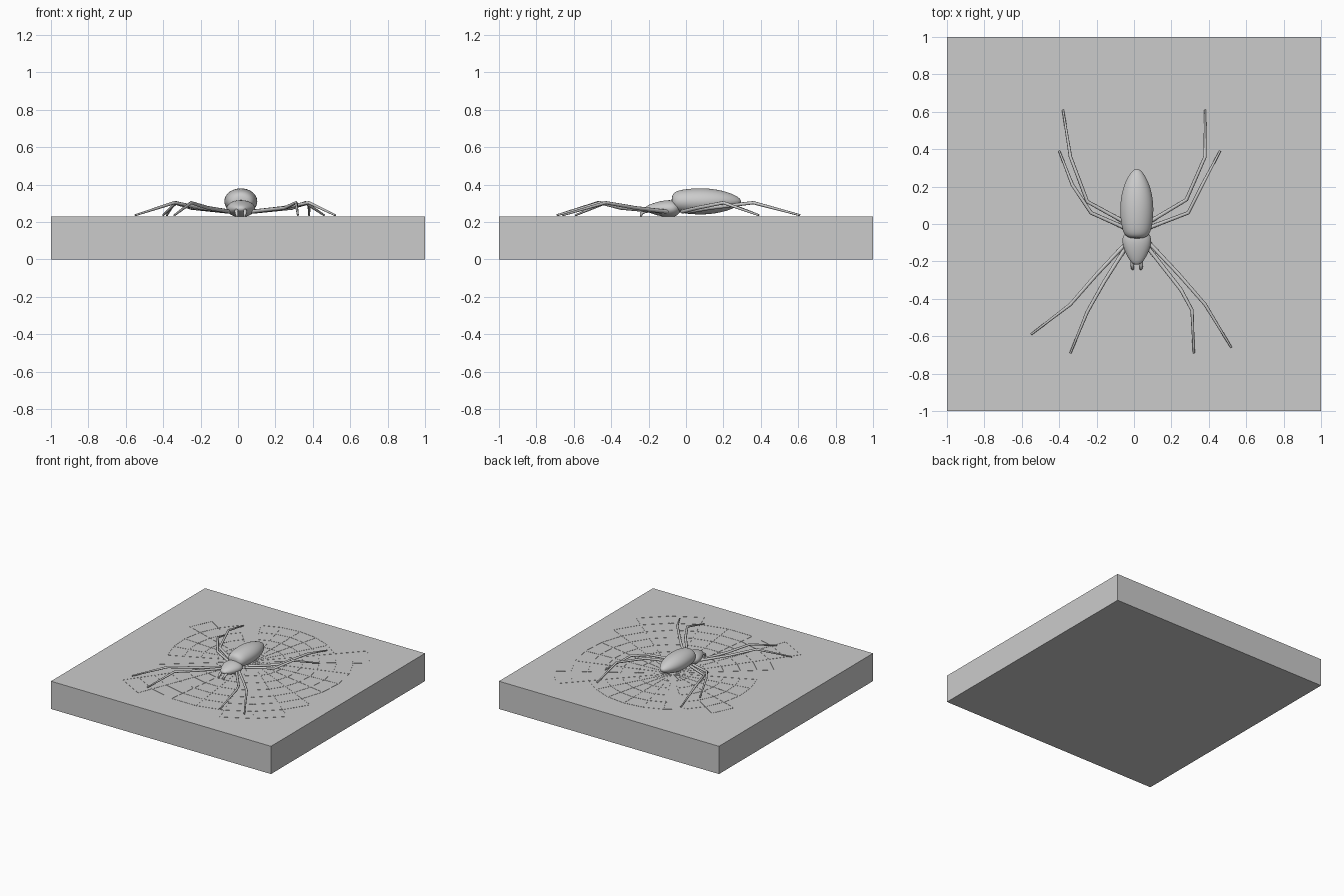
import bpy, bmesh, math
from mathutils import Matrix, Vector

cube = bpy.data.objects.get("Cube")
if cube:
    bpy.data.objects.remove(cube, do_unlink=True)

stone = bpy.data.materials.new("grey stone")
stone.use_nodes = True
GREY = (0.6, 0.6, 0.6, 1)
stone.diffuse_color = GREY
stone.node_tree.nodes["Principled BSDF"].inputs["Base Color"].default_value = GREY

TOP = 0.228      # height of the slab's upper face
MID = 0.015      # the spider's centre line in x


def add_object(name, data):
    data.materials.append(stone)
    obj = bpy.data.objects.new(name, data)
    bpy.context.collection.objects.link(obj)
    return obj


def mesh_object(name, bm):
    bmesh.ops.recalc_face_normals(bm, faces=bm.faces)
    mesh = bpy.data.meshes.new(name)
    bm.to_mesh(mesh)
    bm.free()
    return add_object(name, mesh)


def tubes(name, paths, radius, resolution=2):
    """Each path is a list of (point, relative radius)."""
    curve = bpy.data.curves.new(name, "CURVE")
    curve.dimensions = "3D"
    curve.bevel_depth = radius
    curve.bevel_resolution = resolution
    curve.use_fill_caps = True
    for path in paths:
        spline = curve.splines.new("POLY")
        spline.points.add(len(path) - 1)
        for p, (co, r) in zip(spline.points, path):
            p.co = (*co, 1)
            p.radius = r
    return add_object(name, curve)


def body(name, profile, z, flatten):
    """Turn a (y, radius) profile around the y axis, flattened in z."""
    bm = bmesh.new()
    verts = [bm.verts.new((r, y, 0)) for y, r in profile]
    edges = [bm.edges.new(pair) for pair in zip(verts, verts[1:])]
    bmesh.ops.spin(bm, geom=verts + edges, cent=(0, 0, 0), axis=(0, 1, 0),
                   angle=math.tau, steps=16, use_merge=True)
    bmesh.ops.remove_doubles(bm, verts=bm.verts, dist=0.0001)
    bmesh.ops.scale(bm, vec=(1, 1, flatten), verts=bm.verts)
    bmesh.ops.translate(bm, vec=(MID, 0, z), verts=bm.verts)
    for f in bm.faces:
        f.smooth = True
    obj = mesh_object(name, bm)
    obj.modifiers.new("smooth", "SUBSURF").levels = 2
    return obj


# Slab
bm = bmesh.new()
bmesh.ops.create_cube(bm, size=1)
bmesh.ops.scale(bm, vec=(2, 2, TOP), verts=bm.verts)
bmesh.ops.translate(bm, vec=(0, 0, TOP / 2), verts=bm.verts)
mesh_object("slab", bm)

# Web: rungs per sector, clockwise from the back
RUNGS = [int(c) for c in "5557666678877786555565555"]
COUNT = len(RUNGS)
HUB = Vector((0.02, 0.145, TOP))


def web_point(ray, ring):
    a = math.pi / 2 - math.tau * ray / COUNT
    return HUB + Vector((math.cos(a), math.sin(a), 0)) * (0.125 * ring + 0.01)


def strand(bm, a, b):
    """A thin flat bar lying on the slab."""
    d = b - a
    place = (Matrix.Translation((a + b) / 2)
             @ Matrix.Rotation(math.atan2(d.y, d.x), 4, "Z")
             @ Matrix.Diagonal((d.length, 0.005, 0.003, 1)))
    bmesh.ops.create_cube(bm, size=1, matrix=place)


bm = bmesh.new()
for ray, rungs in enumerate(RUNGS):
    reach = max(rungs, RUNGS[ray - 1])
    if ray == 10:
        reach += 1       # one loose thread
    strand(bm, HUB, web_point(ray, reach))
    for ring in range(1, rungs + 1):
        strand(bm, web_point(ray, ring), web_point(ray + 1, ring))
mesh_object("web", bm)

# Spider body
body("abdomen", [(-0.078, 0), (-0.074, 0.045), (-0.055, 0.072), (0, 0.086),
                 (0.07, 0.092), (0.14, 0.088), (0.21, 0.07), (0.265, 0.042),
                 (0.29, 0.018), (0.295, 0)], 0.31, 0.79)
body("head", [(-0.03, 0), (-0.035, 0.05), (-0.065, 0.08), (-0.11, 0.079),
              (-0.16, 0.06), (-0.2, 0.036), (-0.215, 0.018), (-0.218, 0)], 0.271, 0.59)

# Fangs
tubes("fangs", [[((MID + s * 0.022, -0.19, 0.262), 1.2), ((MID + s * 0.024, -0.22, 0.257), 1.1),
                 ((MID + s * 0.022, -0.239, 0.245), 0.9), ((MID + s * 0.02, -0.241, 0.226), 0.5)]
                for s in (-1, 1)], 0.009)

# Legs: hip, mid thigh, knee and foot in plan
LEGS = {
    "right_back_leg": [(-.05, .01), (-.25, .12), (-.34, .36), (-.38, .61)],
    "right_rear_middle_leg": [(-.05, -.02), (-.23, .06), (-.33, .21), (-.4, .39)],
    "right_front_middle_leg": [(-.04, -.1), (-.2, -.27), (-.34, -.43), (-.55, -.59)],
    "right_front_leg": [(-.04, -.12), (-.16, -.31), (-.25, -.47), (-.34, -.69)],
    "left_back_leg": [(.08, .01), (.28, .13), (.38, .36), (.38, .61)],
    "left_rear_middle_leg": [(.08, -.02), (.29, .06), (.36, .2), (.46, .39)],
    "left_front_middle_leg": [(.08, -.1), (.24, -.27), (.38, -.43), (.52, -.66)],
    "left_front_leg": [(.07, -.12), (.25, -.35), (.31, -.46), (.32, -.69)],
}
HEIGHTS = (0.255, 0.275, 0.303, 0.236)
TAPER = (1.2, 1.1, 1, 0.6)
for name, plan in LEGS.items():
    tubes(name, [[((x, y, z), r) for (x, y), z, r in zip(plan, HEIGHTS, TAPER)]], 0.009)
